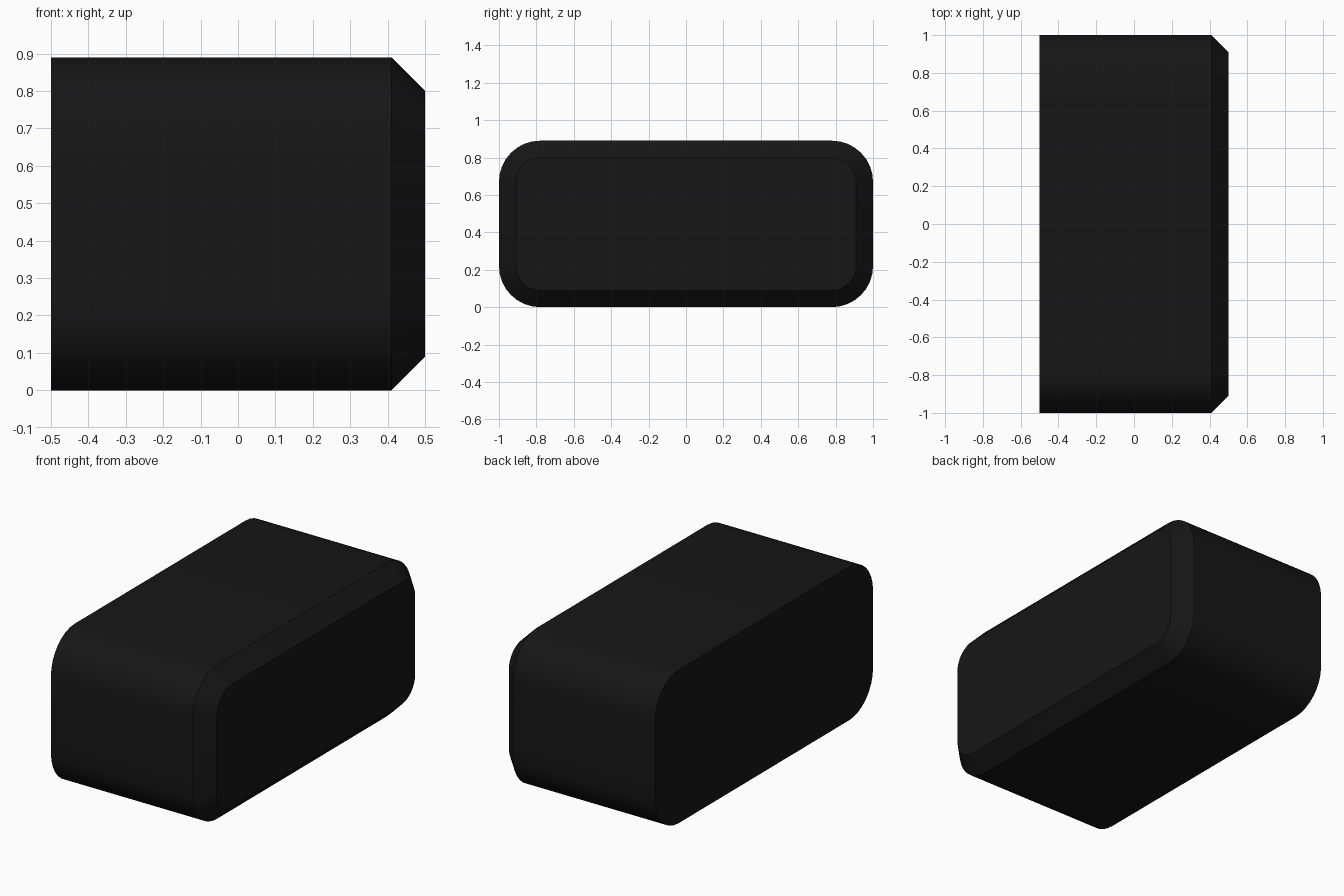
import bpy, bmesh
from math import sin, cos, pi, radians

if "Cube" in bpy.data.objects:
    bpy.data.objects.remove(bpy.data.objects["Cube"])

HALF_Y, HEIGHT, HALF_X = 1.0, 0.89, 0.5
RADIUS, CHAMFER, STEPS = 0.22, 0.09, 8


def rounded_ring(bm, x, inset):
    """Rounded rectangle in the YZ plane at x, shrunk by inset."""
    r = RADIUS - inset
    cy, cz = HALF_Y - RADIUS, HEIGHT / 2 - RADIUS
    ring = []
    for q, (sy, sz) in enumerate([(1, 1), (-1, 1), (-1, -1), (1, -1)]):
        for i in range(STEPS + 1):
            a = (q + i / STEPS) * pi / 2
            ring.append(bm.verts.new((x, sy * cy + r * cos(a),
                                      HEIGHT / 2 + sz * cz + r * sin(a))))
    return ring


# Solid block: back outline, front outline, chamfered front outline
bm = bmesh.new()
rings = [rounded_ring(bm, -HALF_X, 0),
         rounded_ring(bm, HALF_X - CHAMFER, 0),
         rounded_ring(bm, HALF_X, CHAMFER)]
for a, b in zip(rings, rings[1:]):
    for i in range(len(a)):
        j = (i + 1) % len(a)
        bm.faces.new((a[i], a[j], b[j], b[i]))
bm.faces.new(rings[0])
bm.faces.new(rings[-1])
bmesh.ops.recalc_face_normals(bm, faces=bm.faces)
mesh = bpy.data.meshes.new("rounded_block")
bm.to_mesh(mesh)
bm.free()

block = bpy.data.objects.new("rounded_block", mesh)
bpy.context.collection.objects.link(block)

# Black finish
black = bpy.data.materials.new("black")
black.diffuse_color = (0.008, 0.008, 0.008, 1)
black.use_nodes = True
black.node_tree.nodes["Principled BSDF"].inputs["Base Color"].default_value = black.diffuse_color
mesh.materials.append(black)

bpy.context.view_layer.objects.active = block
block.select_set(True)
bpy.ops.object.shade_smooth_by_angle(angle=radians(30))
